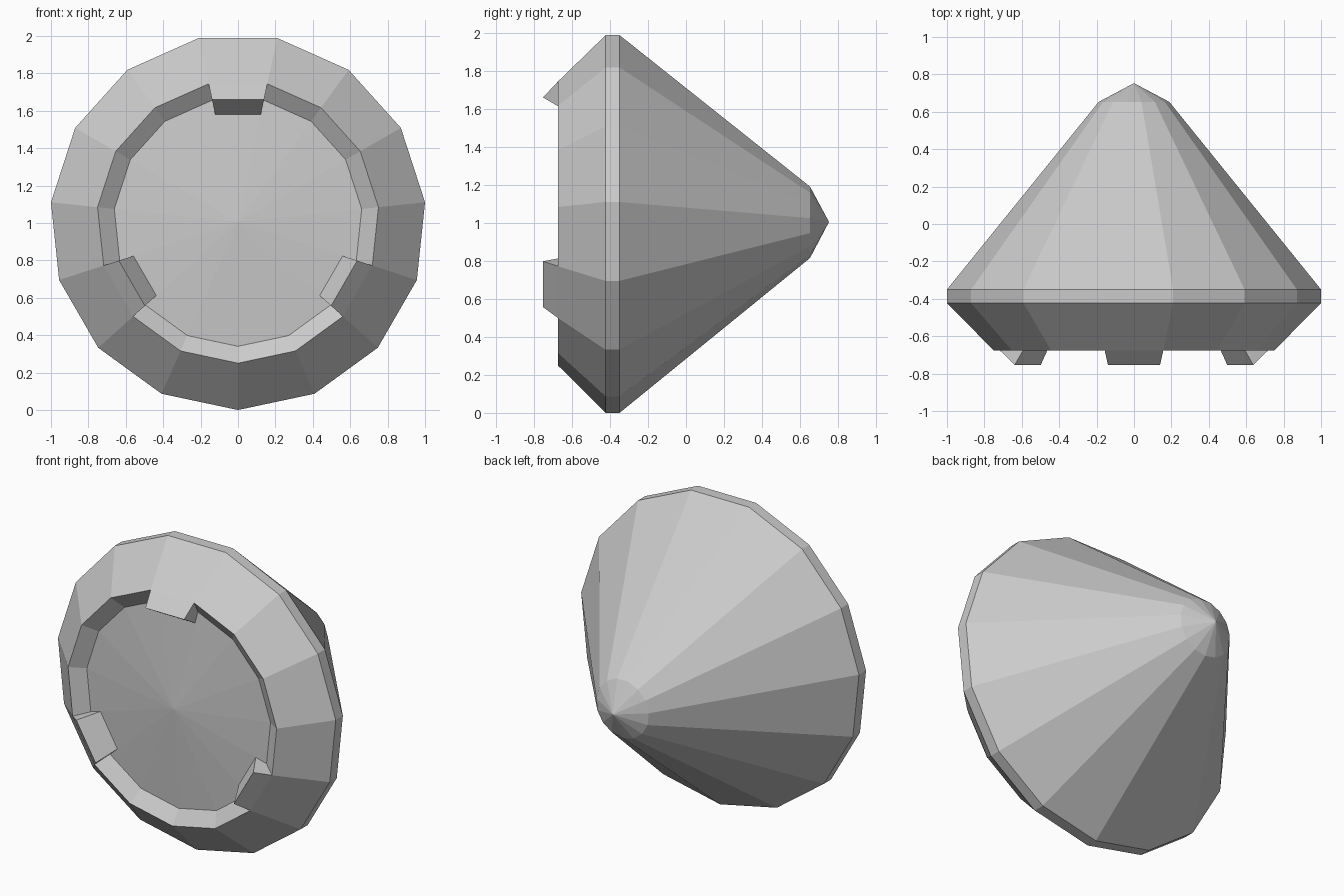
import bpy, bmesh, math

if "Cube" in bpy.data.objects:
    bpy.data.objects.remove(bpy.data.objects["Cube"])

SIDES = 15
R = 1 / math.cos(math.radians(6))      # rim radius so the width is exactly 2
CZ = R                                 # axis height, lowest corner on z = 0
TAB_FACETS = (2, 7, 12)                # facets that carry a tab


def point(y, r, k):
    a = math.radians(-90 + 360 / SIDES * k)
    return (r * math.cos(a), y, CZ + r * math.sin(a))


def make_object(name, polygons):
    bm = bmesh.new()
    for poly in polygons:
        bm.faces.new([bm.verts.new(p) for p in poly])
    bmesh.ops.remove_doubles(bm, verts=bm.verts, dist=1e-4)
    bmesh.ops.recalc_face_normals(bm, faces=bm.faces)
    mesh = bpy.data.meshes.new(name)
    bm.to_mesh(mesh)
    bm.free()
    obj = bpy.data.objects.new(name, mesh)
    bpy.context.collection.objects.link(obj)
    return obj


# Body profile (y, radius): tip, cone, rim band, front bevel, recess wall, shallow front cone
profile = [(0.753, 0), (0.653, 0.19), (-0.35, R), (-0.423, R),
           (-0.675, 0.755), (-0.61, 0.665), (-0.662, 0)]
polys = []
for k in range(SIDES):
    for i, (a, b) in enumerate(zip(profile, profile[1:])):
        if i == 4 and k in TAB_FACETS:
            continue                   # the tab covers the recess wall here
        poly = [point(*a, k), point(*a, k + 1), point(*b, k + 1), point(*b, k)]
        if a[1] == 0:
            poly = poly[1:]
        elif b[1] == 0:
            poly = poly[:3]
        polys.append(poly)
make_object("cone_body", polys)

# Three tabs continuing the front bevel, hooked inward over the recess
section = [(-0.675, 0.755), (-0.753, 0.67), (-0.616, 0.588), (-0.61, 0.665)]
for n, k in enumerate(TAB_FACETS):
    polys = [[point(*p, j) for p in section] for j in (k, k + 1)]
    for a, b in zip(section, section[1:] + section[:1]):
        polys.append([point(*a, k), point(*a, k + 1), point(*b, k + 1), point(*b, k)])
    make_object(f"front_tab_{n + 1}", polys)
